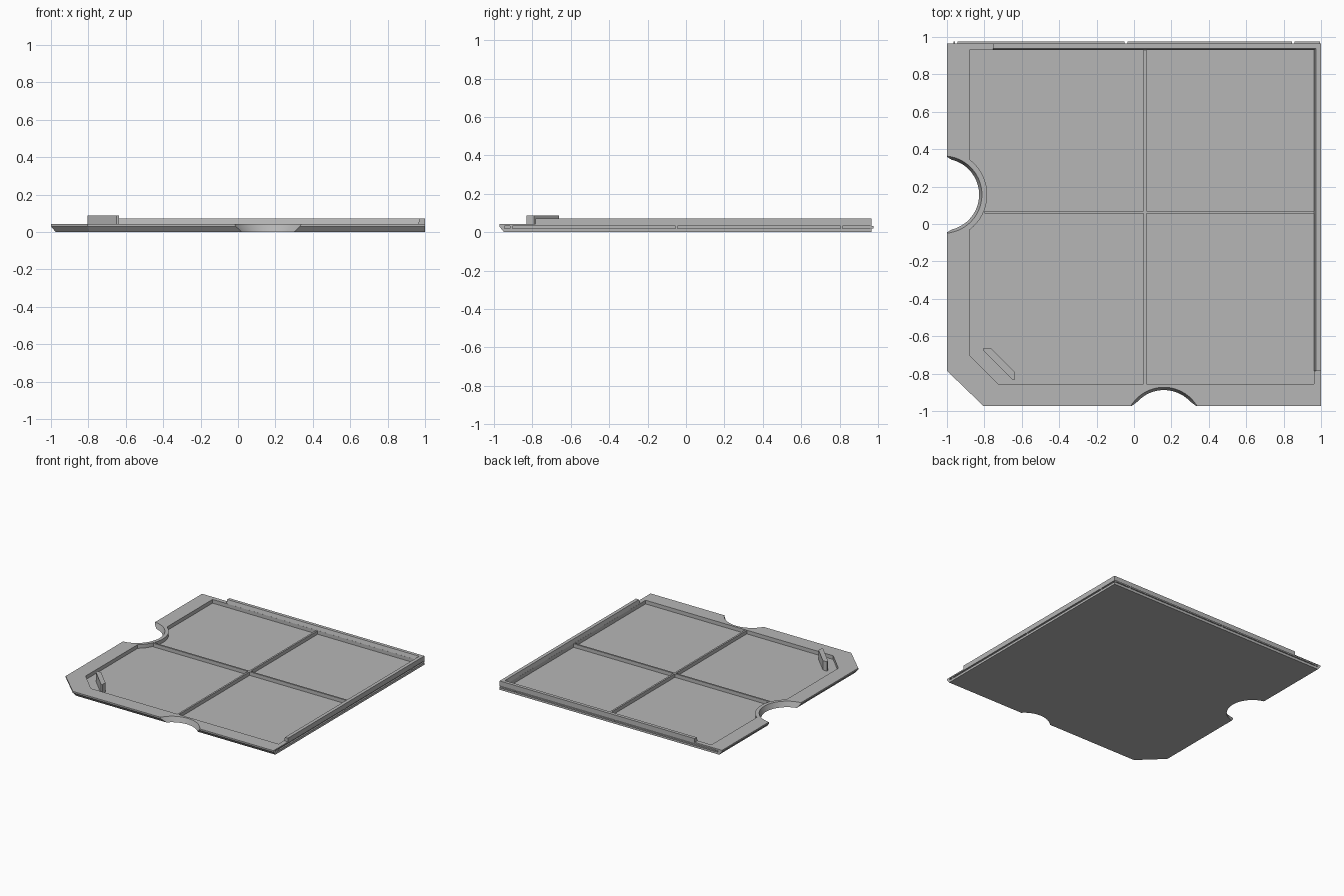
import bpy
import bmesh
from math import acos, cos, sin, pi

if "Cube" in bpy.data.objects:
    bpy.data.objects.remove(bpy.data.objects["Cube"], do_unlink=True)

grey = bpy.data.materials.new("plain_grey")
grey.use_nodes = True
grey.diffuse_color = (0.47, 0.47, 0.47, 1)
grey.node_tree.nodes["Principled BSDF"].inputs["Base Color"].default_value = grey.diffuse_color

RIM, FLOOR, BACK, FRONT = 0.042, 0.012, 0.966, -0.973
LEFT_NOTCH, FRONT_NOTCH = (-1.02, 0.157), (0.16, -1.08)


def loft(name, rings):
    """Solid through matching outlines, given as (z, points) from low to high."""
    bm = bmesh.new()
    loops = [[bm.verts.new((x, y, z)) for x, y in pts] for z, pts in rings]
    n = len(loops[0])
    for low, high in zip(loops, loops[1:]):
        for i in range(n):
            j = (i + 1) % n
            bm.faces.new((low[i], low[j], high[j], high[i]))
    bm.faces.new(loops[0][::-1])
    bm.faces.new(loops[-1])
    bmesh.ops.recalc_face_normals(bm, faces=bm.faces)
    mesh = bpy.data.meshes.new(name)
    bm.to_mesh(mesh)
    bm.free()
    mesh.materials.append(grey)
    obj = bpy.data.objects.new(name, mesh)
    bpy.context.collection.objects.link(obj)
    return obj


def box(name, x0, x1, y0, y1, z0, z1):
    pts = [(x0, y0), (x1, y0), (x1, y1), (x0, y1)]
    return loft(name, [(z0, pts), (z1, pts)])


def arc(centre, r, mid, half, steps=28):
    """Clockwise arc around the middle direction."""
    angles = [mid + half - 2 * half * i / steps for i in range(steps + 1)]
    return [(centre[0] + r * cos(a), centre[1] + r * sin(a)) for a in angles]


def plate_outline(inset, r):
    left, front = -1 + inset, FRONT + inset
    pts = [(1, front), (1, BACK), (left, BACK)]
    pts += arc(LEFT_NOTCH, r, 0, acos((left - LEFT_NOTCH[0]) / r))
    pts += [(left, -0.785 + inset * 0.4), (-0.805 + inset * 0.4, front)]
    pts += arc(FRONT_NOTCH, r, pi / 2, acos((front - FRONT_NOTCH[1]) / r))
    return pts


def cut(obj, cutter):
    mod = obj.modifiers.new("cut", "BOOLEAN")
    mod.operation, mod.solver, mod.object = "DIFFERENCE", "EXACT", cutter
    cutter.hide_render = True
    bpy.ops.object.select_all(action="DESELECT")
    bpy.context.view_layer.objects.active = obj
    obj.select_set(True)
    bpy.ops.object.modifier_apply(modifier=mod.name)
    bpy.data.objects.remove(cutter, do_unlink=True)


# Base plate with undercut edges and two flared round notches
plate = loft("base_plate", [(0, plate_outline(0.025, 0.192)),
                            (0.03, plate_outline(0, 0.203)),
                            (RIM, plate_outline(0, 0.207))])

# Shallow pocket that follows the corner and the left notch
ring = 0.235
pocket = [(0.963, -0.855), (0.963, 0.93), (-0.88, 0.93)]
pocket += arc(LEFT_NOTCH, ring, 0, acos((-0.88 - LEFT_NOTCH[0]) / ring))
pocket += [(-0.88, -0.7), (-0.725, -0.855)]
cut(plate, loft("pocket_cutter", [(FLOOR, pocket), (0.1, pocket)]))

# Groove along the right edge, with small locating pins
cut(plate, box("groove_cutter", 0.988, 1.02, -0.945, 1, 0.019, 0.032))
for i, y in enumerate((-0.91, -0.05, 0.81)):
    box(f"groove_pin_{i + 1}", 0.985, 0.999, y - 0.006, y + 0.006, 0.018, 0.033)

# Tongue along the back edge, broken at the matching places
stops = [-0.957, -0.05, 0.845, 0.995]
box("back_tongue_end", -0.965, -0.957, BACK - 0.005, 0.976, 0.02, 0.031)
for i, (a, b) in enumerate(zip(stops, stops[1:])):
    box(f"back_tongue_{i + 1}", a + 0.014, b, BACK - 0.005, 0.976, 0.02, 0.031)

# Crossed ribs on the pocket floor
box("long_rib", 0.052, 0.066, -0.857, 0.932, FLOOR - 0.004, RIM - 0.001)
box("cross_rib", -0.8, 0.965, 0.055, 0.069, FLOOR - 0.004, RIM - 0.001)


# Raised lip along the back and right edges, with a sloping inner side
def lip_outline(s):
    return [(0.963 + s, -0.785), (1, -0.785), (1, BACK), (-0.755, BACK),
            (-0.755, 0.93 + s), (0.963 + s, 0.93 + s)]


loft("raised_lip", [(RIM - 0.002, lip_outline(0)), (0.072, lip_outline(0.009))])

# Diagonal stop in the clipped corner
stop = [(-0.805, -0.662), (-0.768, -0.662), (-0.637, -0.793), (-0.637, -0.832),
        (-0.65, -0.832), (-0.805, -0.677)]
loft("corner_stop", [(FLOOR - 0.004, stop), (0.088, stop)])

# Smooth the round notch walls and keep all edges crisp
bpy.ops.object.select_all(action="DESELECT")
plate.select_set(True)
bpy.context.view_layer.objects.active = plate
bpy.ops.object.shade_smooth_by_angle(angle=pi / 9)
